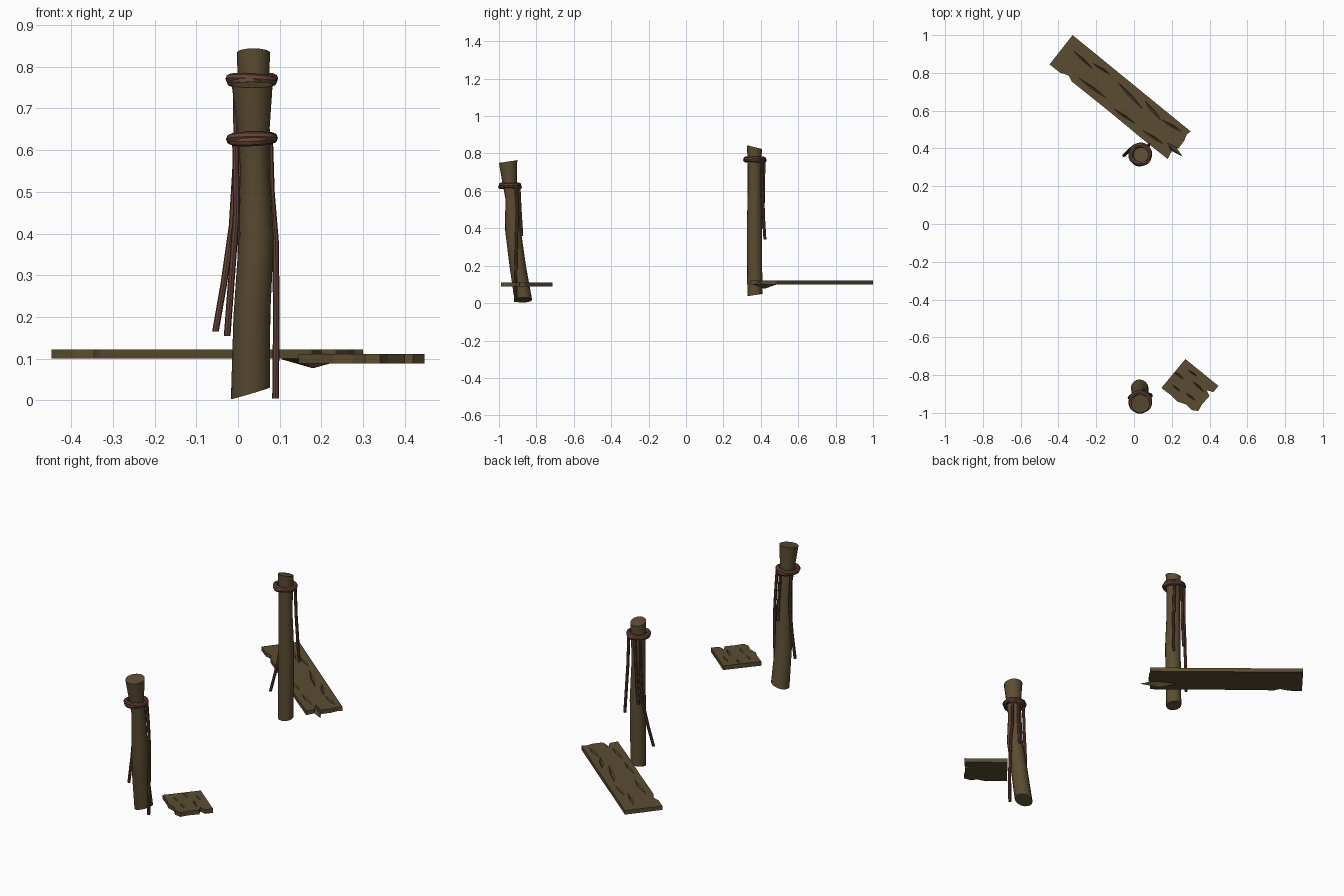
import bpy, bmesh, math
from mathutils import Vector, Matrix

if "Cube" in bpy.data.objects:
    bpy.data.objects.remove(bpy.data.objects["Cube"])


def material(name, color):
    m = bpy.data.materials.new(name)
    m.diffuse_color = color
    m.use_nodes = True
    m.node_tree.nodes["Principled BSDF"].inputs["Base Color"].default_value = m.diffuse_color
    return m


WOOD = material("weathered_wood", (0.105, 0.073, 0.032, 1))
ROPE = material("old_rope", (0.125, 0.055, 0.036, 1))


def finish(bm, name, mat, smooth=True):
    bmesh.ops.recalc_face_normals(bm, faces=bm.faces)
    me = bpy.data.meshes.new(name)
    bm.to_mesh(me)
    bm.free()
    ob = bpy.data.objects.new(name, me)
    bpy.context.collection.objects.link(ob)
    me.materials.append(mat)
    if smooth:
        bpy.ops.object.select_all(action='DESELECT')
        bpy.context.view_layer.objects.active = ob
        ob.select_set(True)
        bpy.ops.object.shade_smooth_by_angle(angle=math.radians(35))
    return ob


def loft(name, rings, mat, sides, tilt0=(0, 0), tilt1=(0, 0)):
    """Capped tube through (x, y, z, radius) rings; the end rings can be cut at a slant."""
    bm = bmesh.new()
    loops = []
    for i, (x, y, z, r) in enumerate(rings):
        t = tilt0 if i == 0 else tilt1 if i == len(rings) - 1 else (0, 0)
        loop = []
        for k in range(sides):
            a = 2 * math.pi * k / sides
            dx, dy = r * math.cos(a), r * math.sin(a)
            loop.append(bm.verts.new((x + dx, y + dy, z + t[0] * dx + t[1] * dy)))
        loops.append(loop)
    for a, b in zip(loops, loops[1:]):
        for k in range(sides):
            n = (k + 1) % sides
            bm.faces.new((a[k], a[n], b[n], b[k]))
    bm.faces.new(loops[0])
    bm.faces.new(loops[-1])
    return finish(bm, name, mat)


def collar(name, center, turns):
    """Two crossing rope loops wound round a post."""
    bm = bmesh.new()
    n, m, R, r = 24, 8, 0.050, 0.012
    for phase, lift in turns:
        grid = []
        for i in range(n):
            a = 2 * math.pi * i / n
            z = lift * math.sin(a + phase)
            ring = []
            for j in range(m):
                b = 2 * math.pi * j / m
                d = R + 0.002 * math.sin(3 * a + phase) + r * math.cos(b)
                ring.append(bm.verts.new(Vector(center) + Vector(
                    (d * math.cos(a), d * math.sin(a), z + r * math.sin(b)))))
            grid.append(ring)
        for i in range(n):
            p, q = grid[i], grid[(i + 1) % n]
            for j in range(m):
                bm.faces.new((p[j], q[j], q[(j + 1) % m], p[(j + 1) % m]))
    return finish(bm, name, ROPE)


def diamond(bm, x, y, z, length, width, depth, angle):
    """Stretched octahedron, used for cracks and splinters."""
    rot = Matrix.Rotation(math.radians(angle), 3, 'Z')
    l, w, d = length / 2, width / 2, depth
    pts = [(l, 0, 0), (-l, 0, 0), (l * .2, w, 0), (-l * .2, -w, 0), (0, 0, d), (0, 0, -d)]
    vs = [bm.verts.new(Vector((x, y, z)) + rot @ Vector(p)) for p in pts]
    for a, b in ((0, 2), (2, 1), (1, 3), (3, 0)):
        bm.faces.new((vs[a], vs[b], vs[4]))
        bm.faces.new((vs[b], vs[a], vs[5]))


def plank(name, outline, z0, z1, cracks, angle):
    bm = bmesh.new()
    f = bm.faces.new([bm.verts.new((x, y, z0)) for x, y in outline])
    ext = bmesh.ops.extrude_face_region(bm, geom=[f])
    bmesh.ops.translate(bm, vec=(0, 0, z1 - z0),
                        verts=[v for v in ext["geom"] if isinstance(v, bmesh.types.BMVert)])
    ob = finish(bm, name, WOOD, False)
    cb = bmesh.new()
    for x, y, length, width, turn in cracks:
        diamond(cb, x, y, z1 + 0.001, length, width, 0.011, angle + turn)
    cut = finish(cb, name + "_crack_cutter", WOOD, False)
    cut.hide_render = True
    mod = ob.modifiers.new("cracks", 'BOOLEAN')
    mod.operation, mod.solver, mod.object = 'DIFFERENCE', 'EXACT', cut
    bpy.context.view_layer.objects.active = ob
    bpy.ops.object.modifier_apply(modifier=mod.name)
    bpy.data.objects.remove(cut)
    return ob


# Posts
loft("front_post", [(0.030, -0.870, 0.017, 0.047), (0.033, -0.900, 0.20, 0.044),
                    (0.044, -0.925, 0.39, 0.042), (0.040, -0.931, 0.56, 0.035),
                    (0.037, -0.943, 0.64, 0.038), (0.034, -0.951, 0.757, 0.049)],
     WOOD, 16, (0.3, 0.03), (0, 0.15))
loft("back_post", [(0.035, 0.368, 0.043, 0.040), (0.040, 0.366, 0.40, 0.041),
                   (0.036, 0.366, 0.60, 0.036), (0.037, 0.366, 0.73, 0.036),
                   (0.037, 0.366, 0.834, 0.040)],
     WOOD, 16, (0, 0.15), (0, -0.25))

# Rope collars
collar("front_rope_collar", (0.033, -0.941, 0.627), [(0.4, 0.006), (3.0, 0.006)])
collar("back_rope_collar", (0.033, 0.368, 0.768), [(0.9, 0.005), (3.8, 0.005)])

# Hanging rope ends
strands = {
    "front_rope_right": [(0.076, -0.908, 0.625), (0.080, -0.900, 0.50), (0.090, -0.905, 0.38),
                         (0.092, -0.910, 0.20), (0.090, -0.912, 0.005)],
    "front_rope_left": [(-0.006, -0.915, 0.625), (-0.004, -0.905, 0.45),
                        (-0.015, -0.908, 0.30), (-0.026, -0.920, 0.155)],
    "front_rope_rear": [(0.045, -0.893, 0.625), (0.050, -0.887, 0.50), (0.050, -0.878, 0.36)],
    "back_rope_left": [(-0.004, 0.405, 0.765), (-0.003, 0.405, 0.60), (-0.014, 0.402, 0.42),
                       (-0.034, 0.382, 0.28), (-0.054, 0.362, 0.165)],
    "back_rope_rear": [(0.022, 0.417, 0.765), (0.018, 0.414, 0.60), (0.004, 0.411, 0.40)],
    "back_rope_right": [(0.064, 0.410, 0.765), (0.070, 0.410, 0.60), (0.077, 0.415, 0.45),
                        (0.080, 0.422, 0.34)],
}
for name, path in strands.items():
    loft(name, [(*p, 0.008) for p in path], ROPE, 8)

# Long broken plank
plank("long_plank",
      [(-0.325, 1.0), (0.30, 0.49), (0.28, 0.475), (0.265, 0.44), (0.235, 0.40),
       (0.175, 0.43), (0.20, 0.385), (0.178, 0.344), (0.03, 0.462), (-0.13, 0.595),
       (-0.33, 0.755), (-0.345, 0.785), (-0.37, 0.795), (-0.39, 0.80), (-0.447, 0.845)],
      0.10, 0.122,
      [(-0.27, 0.87, 0.16, 0.016, -4), (-0.17, 0.82, 0.13, 0.014, 6),
       (-0.22, 0.72, 0.20, 0.018, 3), (-0.02, 0.68, 0.22, 0.020, -8),
       (-0.05, 0.57, 0.16, 0.016, 4), (0.10, 0.60, 0.15, 0.022, -12),
       (0.10, 0.46, 0.14, 0.018, 6), (0.20, 0.52, 0.13, 0.018, 8)], -39.4)

# Splinter hanging under its broken end
bm = bmesh.new()
diamond(bm, 0.18, 0.42, 0.099, 0.20, 0.05, 0.022, -39.4)
finish(bm, "long_plank_splinter", WOOD, False)

# Short broken plank
plank("short_plank",
      [(0.272, -0.715), (0.447, -0.857), (0.42, -0.89), (0.385, -0.88), (0.40, -0.91),
       (0.36, -0.955), (0.34, -0.99), (0.305, -0.985), (0.275, -0.955), (0.23, -0.94),
       (0.20, -0.91), (0.145, -0.868)],
      0.088, 0.111,
      [(0.235, -0.80, 0.08, 0.016, 0), (0.31, -0.79, 0.07, 0.012, 5),
       (0.34, -0.86, 0.09, 0.016, -5), (0.225, -0.87, 0.06, 0.012, 0),
       (0.30, -0.915, 0.07, 0.014, 0)], -39.4)
